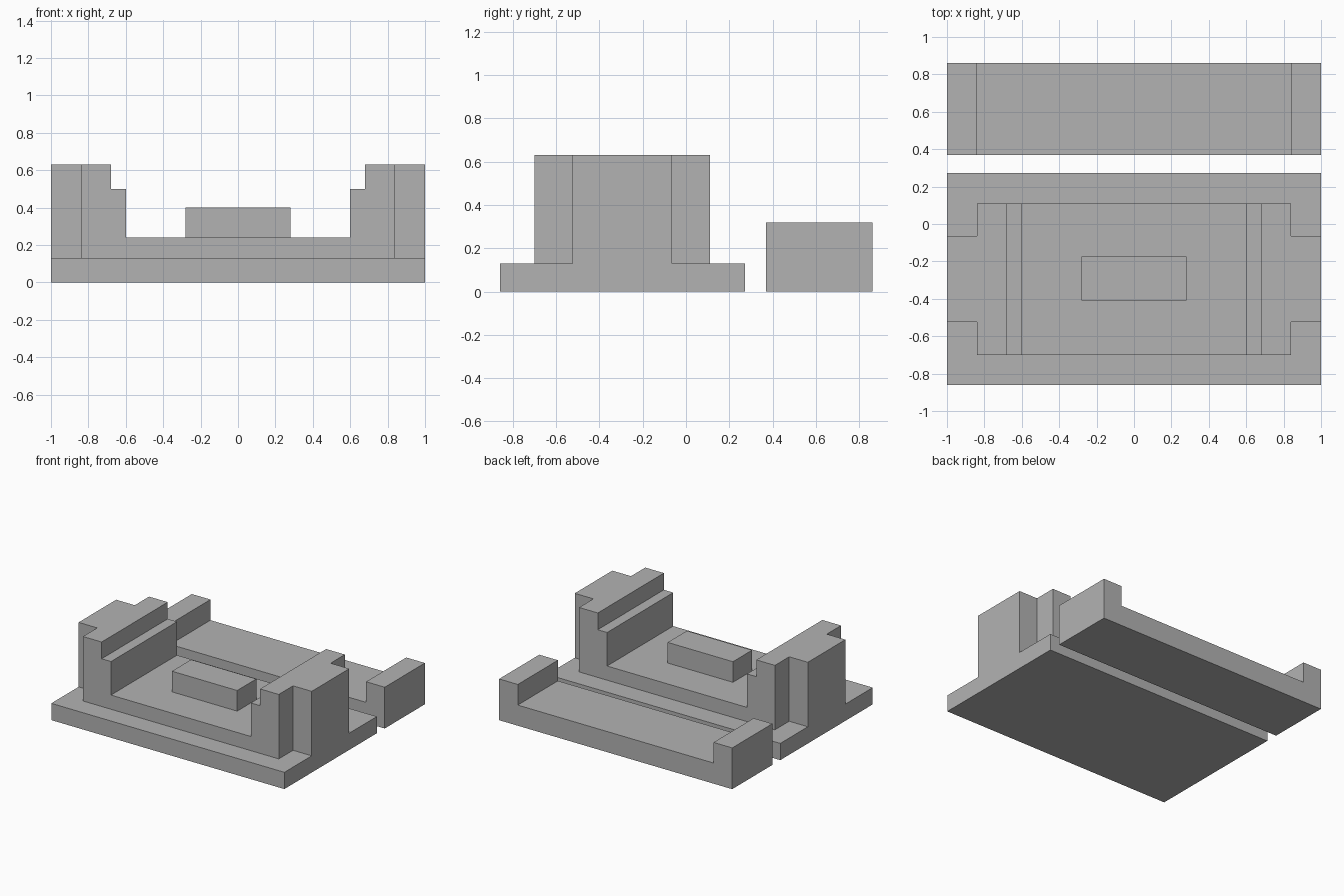
import bpy
import bmesh

cube = bpy.data.objects.get("Cube")
if cube:
    bpy.data.objects.remove(cube, do_unlink=True)

# Single matte grey
grey = bpy.data.materials.new("plain grey")
grey.use_nodes = True
colour = (0.45, 0.45, 0.45, 1)
grey.diffuse_color = colour
grey.node_tree.nodes["Principled BSDF"].inputs["Base Color"].default_value = colour


def extrude_profile(name, half, y0, y1):
    """Mirror a half profile of (x, z) points across x = 0 and extrude it along y."""
    points = half + [(-x, z) for x, z in reversed(half)]
    bm = bmesh.new()
    face = bm.faces.new([bm.verts.new((x, y0, z)) for x, z in points])
    result = bmesh.ops.extrude_face_region(bm, geom=[face])
    moved = [v for v in result["geom"] if isinstance(v, bmesh.types.BMVert)]
    bmesh.ops.translate(bm, verts=moved, vec=(0, y1 - y0, 0))
    bmesh.ops.recalc_face_normals(bm, faces=bm.faces)
    mesh = bpy.data.meshes.new(name)
    bm.to_mesh(mesh)
    bm.free()
    mesh.materials.append(grey)
    obj = bpy.data.objects.new(name, mesh)
    bpy.context.collection.objects.link(obj)
    return obj


def slab(name, half_width, y0, y1, z0, z1):
    return extrude_profile(name, [(half_width, z0), (half_width, z1)], y0, y1)


def stepped_profile(half_width, bottom):
    """Channel with a ledge part way up each side wall."""
    return [(half_width, bottom), (half_width, 0.63), (0.68, 0.63),
            (0.68, 0.50), (0.60, 0.50), (0.60, 0.24)]


def join_solid(target, part):
    mod = target.modifiers.new("union", "BOOLEAN")
    mod.operation = "UNION"
    mod.solver = "EXACT"
    mod.object = part
    bpy.context.view_layer.objects.active = target
    bpy.ops.object.modifier_apply(modifier=mod.name)
    bpy.data.objects.remove(part, do_unlink=True)


# Stepped cradle: base plate, channel body, wider middle lugs, raised pad
cradle = slab("stepped_cradle", 1.0, -0.86, 0.273, 0, 0.13)
join_solid(cradle, extrude_profile("channel_body", stepped_profile(0.84, 0.06), -0.70, 0.11))
join_solid(cradle, extrude_profile("side_lugs", stepped_profile(1.0, 0.06), -0.525, -0.065))
join_solid(cradle, slab("centre_pad", 0.28, -0.41, -0.175, 0.18, 0.40))

# Separate rear rail with a raised block at each end
extrude_profile("rear_rail", [(1.0, 0), (1.0, 0.32), (0.84, 0.32), (0.84, 0.16)], 0.37, 0.862)
